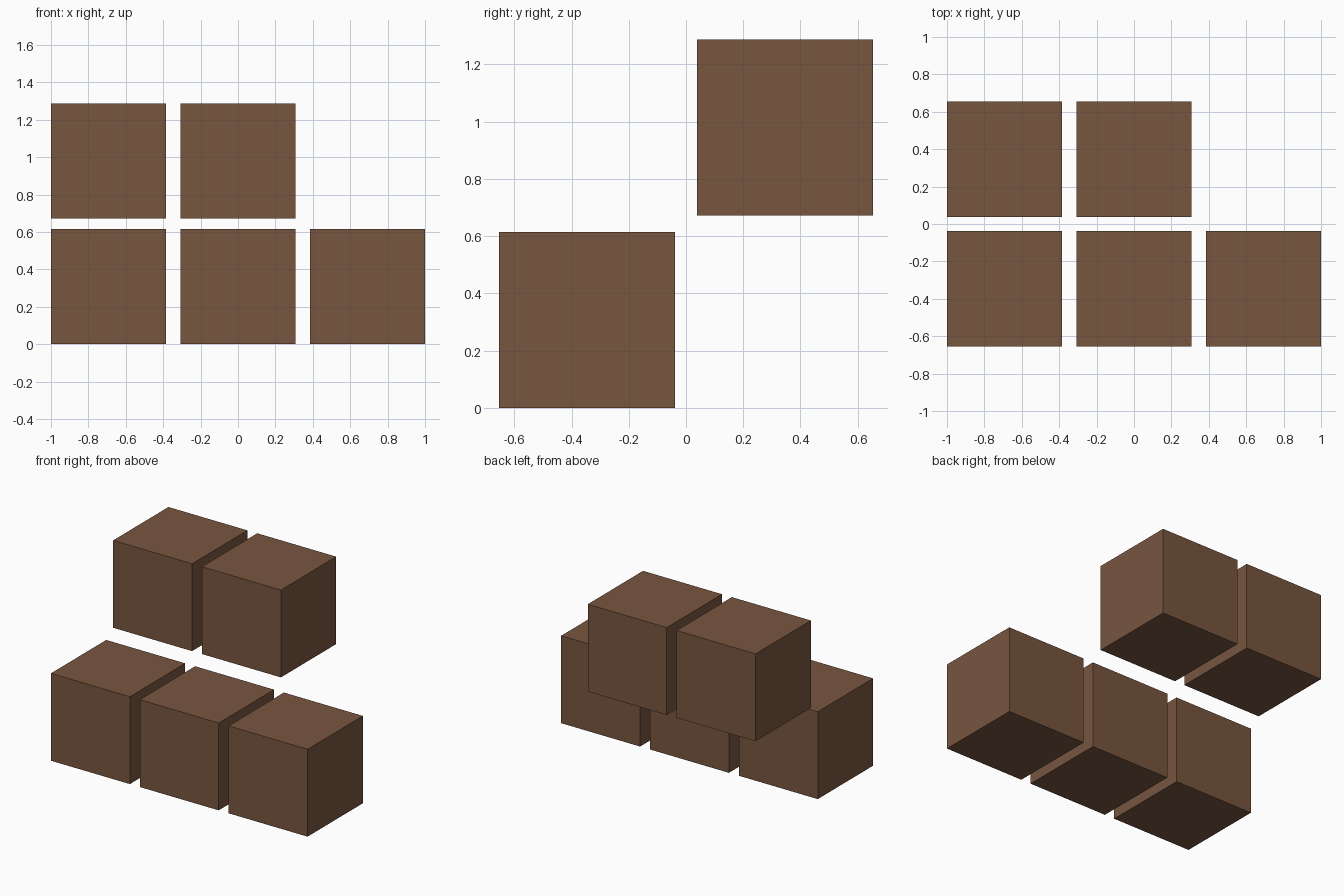
import bpy

if "Cube" in bpy.data.objects:
    bpy.data.objects.remove(bpy.data.objects["Cube"])

SIZE = 0.6154    # cube edge
PITCH = 0.6923   # spacing between cube centres

brown = bpy.data.materials.new("brown")
brown.diffuse_color = (0.19, 0.093, 0.051, 1)
brown.use_nodes = True
brown.node_tree.nodes["Principled BSDF"].inputs["Base Color"].default_value = brown.diffuse_color


def add_cube(name, column, y, bottom):
    bpy.ops.mesh.primitive_cube_add(
        size=SIZE, location=((column - 1) * PITCH, y, bottom + SIZE / 2))
    cube = bpy.context.object
    cube.name = name
    cube.data.materials.append(brown)


# Lower front row: three cubes
for i in range(3):
    add_cube(f"lower_cube_{i + 1}", i, -PITCH / 2, 0)

# Raised back row: two cubes
for i in range(2):
    add_cube(f"upper_cube_{i + 1}", i, PITCH / 2, 0.672)
